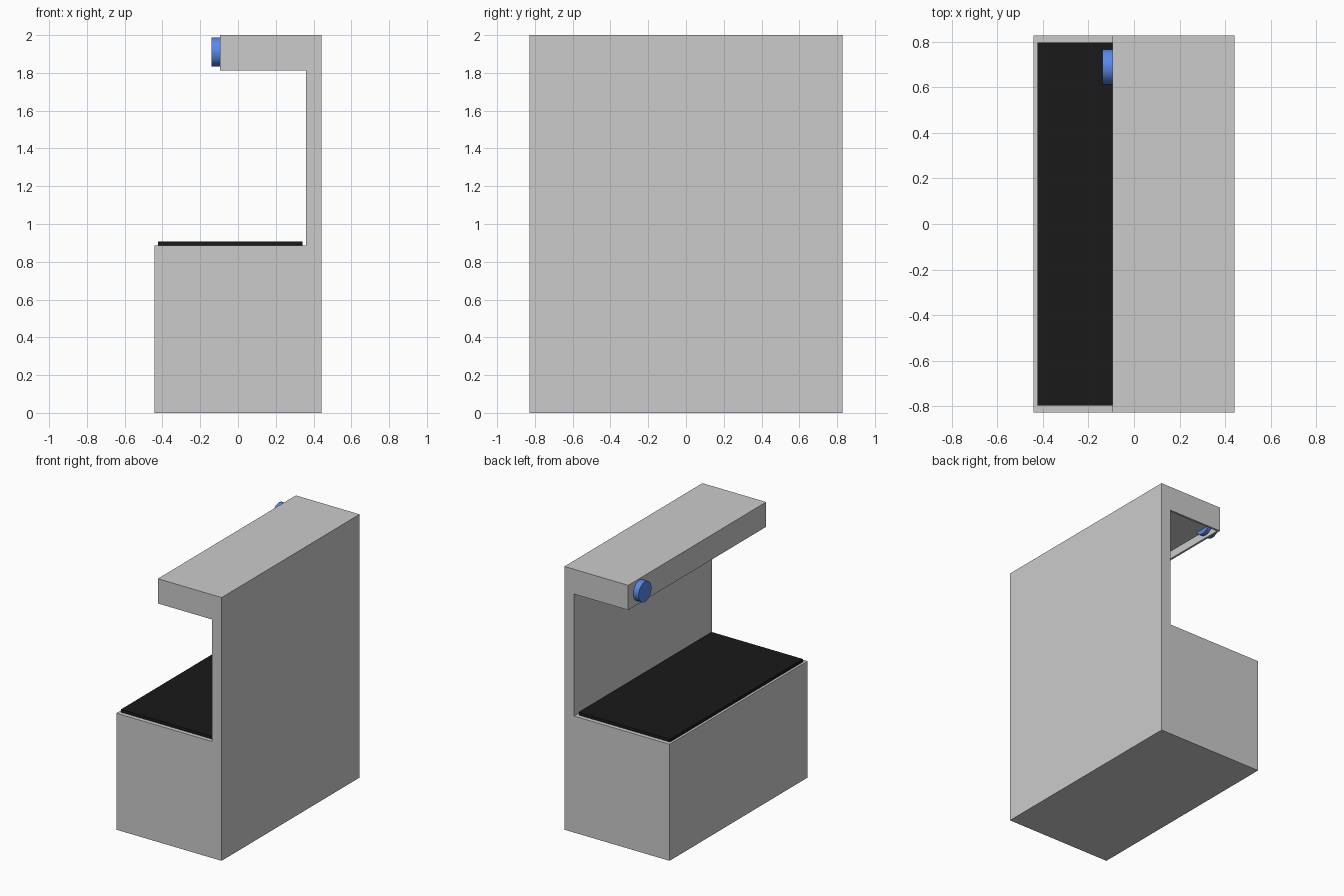
import bpy, bmesh, math

if "Cube" in bpy.data.objects:
    bpy.data.objects.remove(bpy.data.objects["Cube"])


def material(name, rgb):
    mat = bpy.data.materials.new(name)
    mat.diffuse_color = (*rgb, 1)
    mat.use_nodes = True
    mat.node_tree.nodes["Principled BSDF"].inputs["Base Color"].default_value = mat.diffuse_color
    return mat


def finish(bm, name, mat=None):
    bmesh.ops.recalc_face_normals(bm, faces=bm.faces)
    mesh = bpy.data.meshes.new(name)
    bm.to_mesh(mesh)
    bm.free()
    obj = bpy.data.objects.new(name, mesh)
    bpy.context.collection.objects.link(obj)
    if mat:
        mesh.materials.append(mat)
    return obj


HALF_DEPTH = 0.828
HOOD_BOTTOM = 1.812

# Cabinet, back wall and hood: one side profile extruded along y
profile = [(-0.442, 0), (0.442, 0), (0.442, 2), (-0.094, 2),
           (-0.094, HOOD_BOTTOM), (0.36, HOOD_BOTTOM), (0.36, 0.885), (-0.442, 0.885)]
bm = bmesh.new()
side = bm.faces.new([bm.verts.new((x, -HALF_DEPTH, z)) for x, z in profile])
ext = bmesh.ops.extrude_face_region(bm, geom=[side])
verts = [g for g in ext["geom"] if isinstance(g, bmesh.types.BMVert)]
bmesh.ops.translate(bm, verts=verts, vec=(0, 2 * HALF_DEPTH, 0))
bmesh.ops.recalc_face_normals(bm, faces=bm.faces)

# Shallow recess under the hood
under = next(f for f in bm.faces if all(abs(v.co.z - HOOD_BOTTOM) < 1e-4 for v in f.verts))
bmesh.ops.inset_region(bm, faces=[under], thickness=0.022)
ext = bmesh.ops.extrude_discrete_faces(bm, faces=[under])
bmesh.ops.translate(bm, verts=list(ext["faces"][0].verts), vec=(0, 0, 0.06))
finish(bm, "cabinet_body")

# Black worktop
bm = bmesh.new()
bmesh.ops.create_cube(bm, size=1)
bmesh.ops.scale(bm, verts=bm.verts, vec=(0.766, 1.594, 0.023))
bmesh.ops.translate(bm, verts=bm.verts, vec=(-0.041, 0, 0.8965))
finish(bm, "worktop", material("black", (0.01, 0.01, 0.01)))

# Blue knob passing through the front lip of the hood
bpy.ops.mesh.primitive_cylinder_add(vertices=32, radius=0.077, depth=0.09,
                                    location=(-0.094, 0.69, 1.911),
                                    rotation=(0, math.pi / 2, 0))
knob = bpy.context.object
knob.name = "knob"
knob.data.materials.append(material("blue", (0.1, 0.25, 0.8)))
bpy.ops.object.shade_smooth_by_angle()
